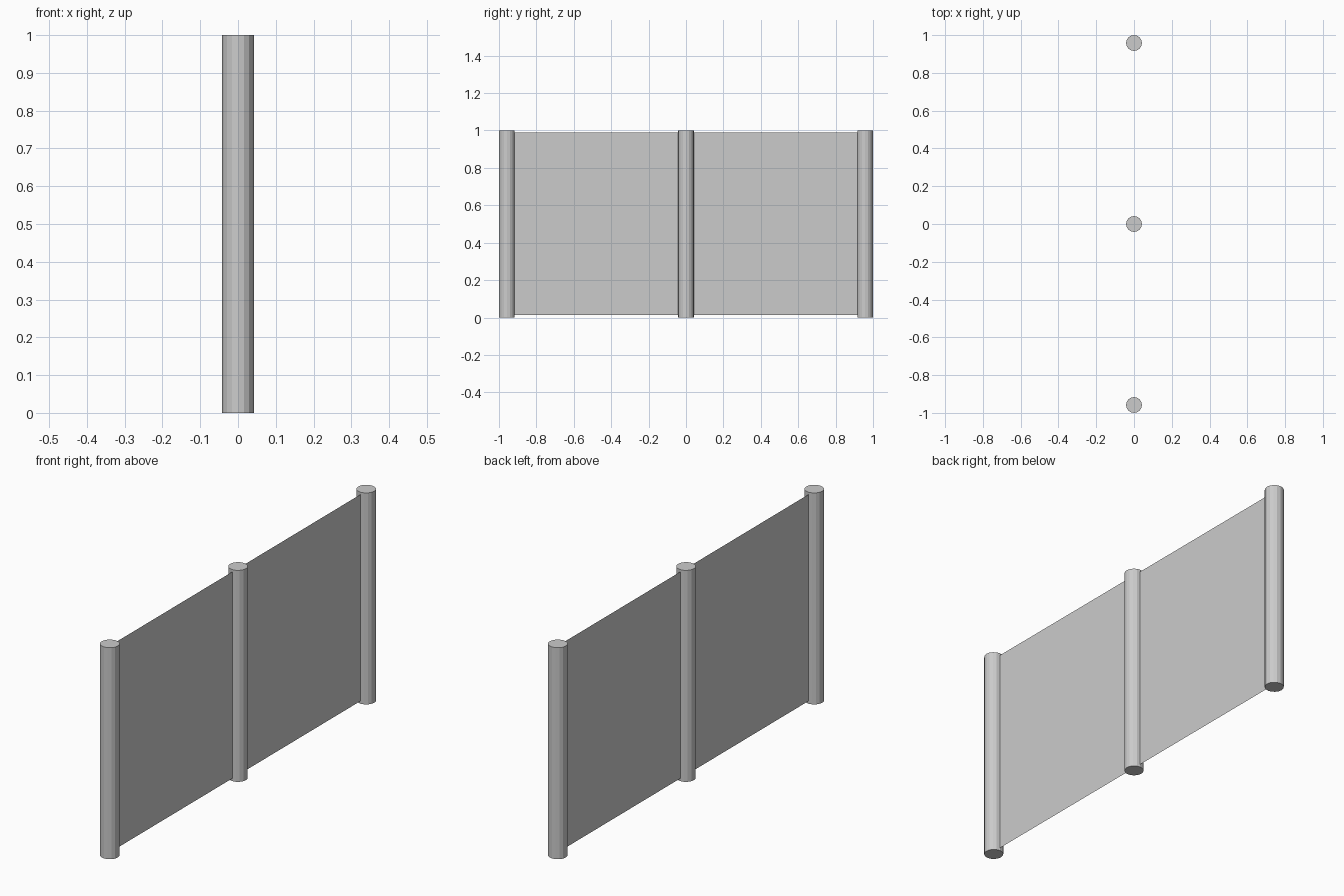
import bpy

if "Cube" in bpy.data.objects:
    bpy.data.objects.remove(bpy.data.objects["Cube"])

POST_R, POST_H = 0.042, 1.0
POST_Y = 1.0 - POST_R
PANEL_BOTTOM, PANEL_TOP = 0.013, 0.99


def add_post(name, y):
    bpy.ops.mesh.primitive_cylinder_add(vertices=16, radius=POST_R, depth=POST_H,
                                        location=(0, y, POST_H / 2))
    bpy.context.object.name = name


def add_panel(name, y0, y1):
    mesh = bpy.data.meshes.new(name)
    verts = [(0, y0, PANEL_BOTTOM), (0, y1, PANEL_BOTTOM),
             (0, y1, PANEL_TOP), (0, y0, PANEL_TOP)]
    mesh.from_pydata(verts, [], [(0, 1, 2, 3)])
    bpy.context.collection.objects.link(bpy.data.objects.new(name, mesh))


# Round upright posts
for name, y in (("front_post", -POST_Y), ("middle_post", 0), ("back_post", POST_Y)):
    add_post(name, y)

# Thin sheets stretched between the posts, tucked just inside their surfaces
inset = POST_R * 0.9
add_panel("front_panel", -POST_Y + inset, -inset)
add_panel("back_panel", inset, POST_Y - inset)
